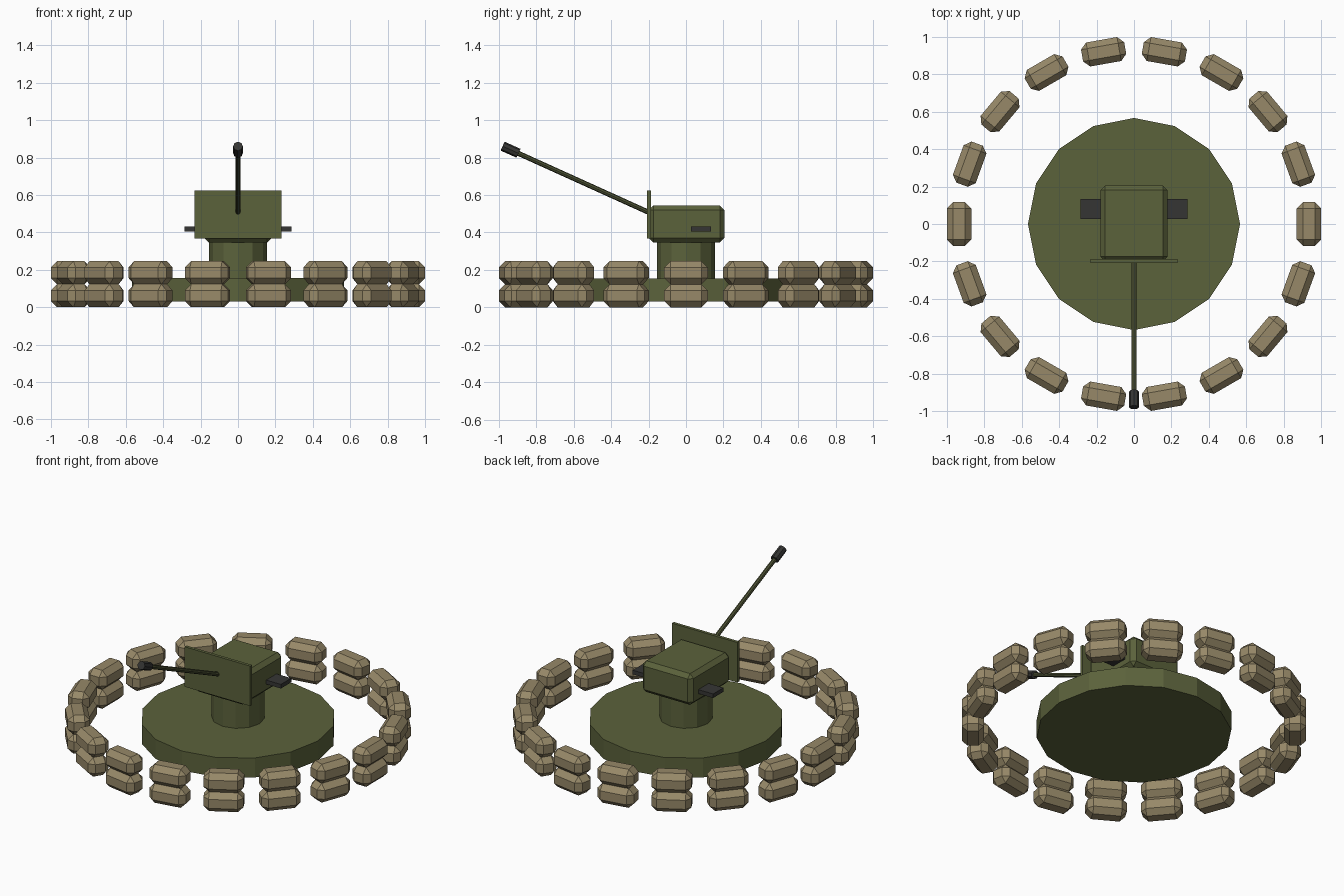
import bpy
import math
from mathutils import Vector

old = bpy.data.objects.get("Cube")
if old:
    bpy.data.objects.remove(old, do_unlink=True)


def material(name, r, g, b):
    m = bpy.data.materials.new(name)
    m.use_nodes = True
    m.diffuse_color = (r, g, b, 1)
    m.node_tree.nodes["Principled BSDF"].inputs["Base Color"].default_value = (r, g, b, 1)
    return m


olive = material("olive green", 0.105, 0.122, 0.044)
dark_olive = material("dark olive", 0.075, 0.085, 0.035)
gunmetal = material("gunmetal", 0.036, 0.036, 0.034)
burlap = material("burlap tan", 0.31, 0.25, 0.14)


def finish(obj, name, mat, bevel):
    obj.name = name
    obj.data.materials.append(mat)
    if bevel:
        mod = obj.modifiers.new("chamfer", "BEVEL")
        mod.width = bevel
        mod.segments = 1
        mod.limit_method = "NONE"
    return obj


def box(name, centre, size, mat, bevel=0, turn=0):
    bpy.ops.mesh.primitive_cube_add(size=1, location=centre, rotation=(0, 0, turn))
    obj = bpy.context.object
    for v in obj.data.vertices:
        v.co *= Vector(size)
    return finish(obj, name, mat, bevel)


def rod(name, start, end, radius, sides, mat):
    start, end = Vector(start), Vector(end)
    axis = end - start
    bpy.ops.mesh.primitive_cylinder_add(vertices=sides, radius=radius, depth=axis.length,
                                        location=(start + end) / 2)
    obj = bpy.context.object
    obj.rotation_euler = axis.to_track_quat("Z", "Y").to_euler()
    return finish(obj, name, mat, 0)


# Round platform and pedestal
rod("platform", (0, 0, 0.03), (0, 0, 0.155), 0.567, 16, olive)
rod("pedestal", (0, 0, 0.155), (0, 0, 0.36), 0.154, 12, olive)

# Gun housing, shield and side handles
box("gun_housing", (0, 0.003, 0.445), (0.36, 0.405, 0.2), olive, 0.025)
box("gun_shield", (0, -0.198, 0.496), (0.464, 0.02, 0.256), olive)
for side, label in ((1, "left"), (-1, "right")):
    box(label + "_handle", (side * 0.23, 0.08, 0.418), (0.11, 0.105, 0.026), gunmetal)

# Raised barrel with muzzle
rod("barrel", (0, -0.15, 0.485), (0, -0.93, 0.838), 0.0135, 8, dark_olive)
rod("muzzle", (0, -0.895, 0.823), (0, -0.98, 0.861), 0.026, 8, gunmetal)

# Ring of sandbags, two layers high
BAGS = 18
for layer in range(2):
    for i in range(BAGS):
        a = math.tau * i / BAGS
        box(f"sandbag_{layer + 1}_{i + 1}",
            (0.935 * math.cos(a), 0.935 * math.sin(a), 0.0615 + 0.123 * layer),
            (0.13, 0.234, 0.123), burlap, 0.033, a)
